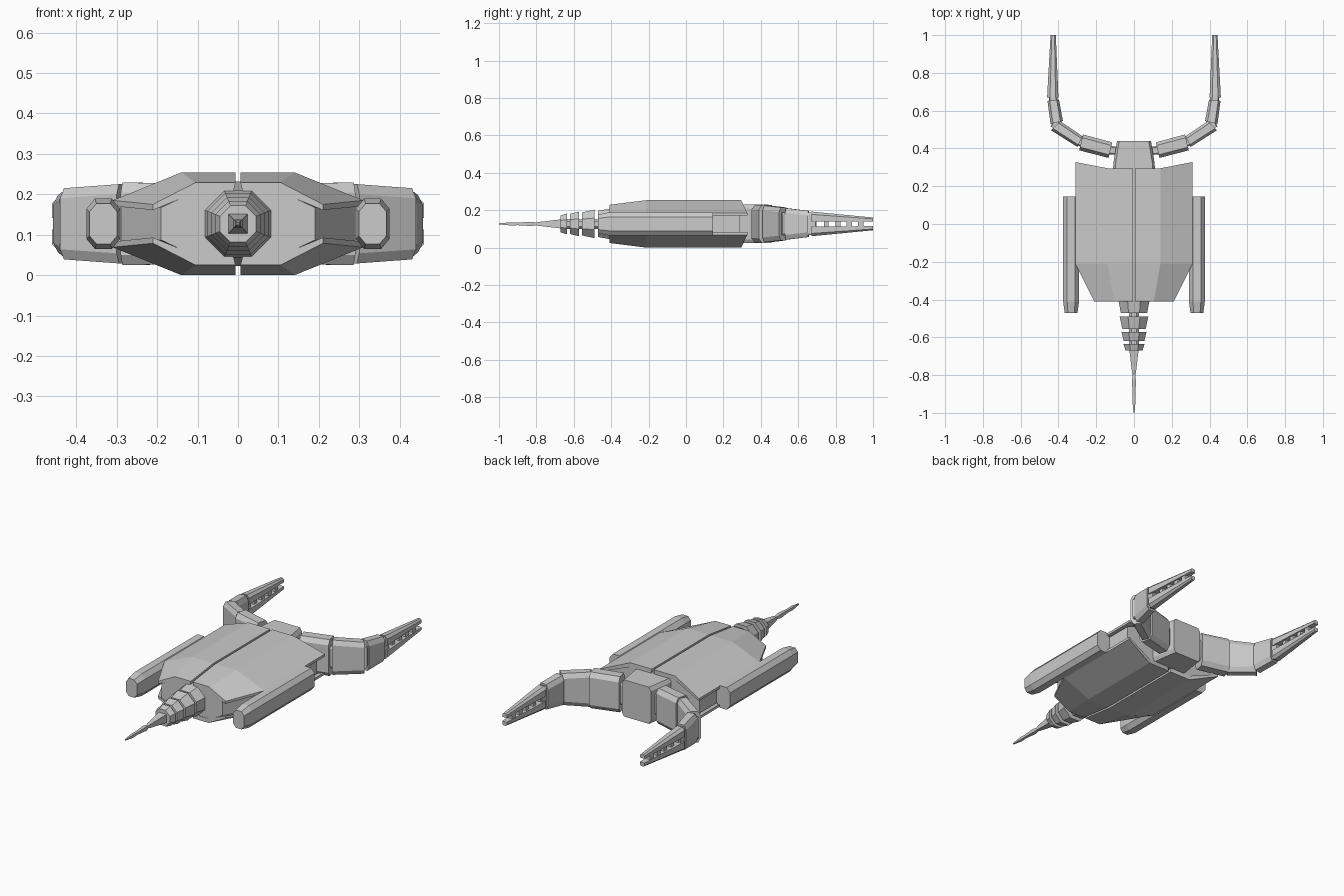
import bpy, bmesh, math
from mathutils import Vector

if "Cube" in bpy.data.objects:
    bpy.data.objects.remove(bpy.data.objects["Cube"])

ZC = 0.127  # mid-plane height; all parts are modelled around it


def loft(name, rings, mirror=(False, False, False)):
    """Skin a list of equal-length rings, cap both ends, optionally mirror."""
    bm = bmesh.new()
    rows = [[bm.verts.new(p) for p in ring] for ring in rings]
    n = len(rows[0])
    for a, b in zip(rows, rows[1:]):
        for i in range(n):
            j = (i + 1) % n
            bm.faces.new((a[i], a[j], b[j], b[i]))
    bm.faces.new(rows[0])
    bm.faces.new(rows[-1])
    bmesh.ops.recalc_face_normals(bm, faces=bm.faces)
    mesh = bpy.data.meshes.new(name)
    bm.to_mesh(mesh)
    bm.free()
    obj = bpy.data.objects.new(name, mesh)
    obj.location.z = ZC
    bpy.context.collection.objects.link(obj)
    if any(mirror):
        mod = obj.modifiers.new("mirror", 'MIRROR')
        mod.use_axis = mirror
        mod.use_mirror_merge = False
    return obj


def octagon(c, side, w, h, cw, ch):
    """Chamfered rectangle at c: half sizes w, h and chamfers cw, ch."""
    pts = [(w, h - ch), (w - cw, h), (cw - w, h), (-w, h - ch),
           (-w, ch - h), (cw - w, -h), (w - cw, -h), (w, ch - h)]
    c, side = Vector(c), Vector(side)
    return [c + side * u + Vector((0, 0, v)) for u, v in pts]


X = (1, 0, 0)
MX = (True, False, False)

# Armour shells: one quarter, mirrored left-right and top-bottom
def shell_ring(y_in, y_out, x_mid, x_out, z_top, z_edge):
    return [(0.006, y_in, z_top), (x_mid, y_in, z_top), (x_out, y_out, z_edge),
            (x_out, y_out, z_edge - 0.014), (x_mid, y_in, z_top - 0.024),
            (0.012, y_in, z_top - 0.024)]

loft("armour_shell", [
    shell_ring(-0.41, -0.41, 0.105, 0.21, 0.102, 0.048),
    shell_ring(-0.21, -0.21, 0.14, 0.31, 0.127, 0.058),
    shell_ring(0.295, 0.328, 0.14, 0.31, 0.127, 0.058)], (True, False, True))

# Inner hull between the shells
loft("inner_hull", [
    octagon((0, -0.408, 0), X, 0.19, 0.080, 0.085, 0.040),
    octagon((0, -0.21, 0), X, 0.288, 0.104, 0.148, 0.060),
    octagon((0, 0.29, 0), X, 0.288, 0.104, 0.148, 0.060)])

# Side pods with tapered noses
loft("side_pod", [
    octagon((0.333, -0.47, 0), X, 0.034, 0.050, 0.017, 0.020),
    octagon((0.333, -0.41, 0), X, 0.042, 0.062, 0.021, 0.025),
    octagon((0.333, 0.145, 0), X, 0.042, 0.062, 0.021, 0.025)], MX)

# Segmented front tail
for k, (y0, y1, r0, r1) in enumerate([(-0.40, -0.47, 0.083, 0.070), (-0.49, -0.555, 0.076, 0.062),
                                      (-0.572, -0.62, 0.066, 0.054), (-0.635, -0.67, 0.056, 0.045)]):
    loft(f"tail_segment_{k + 1}", [
        octagon((0, y, 0), X, r, r, r * 0.586, r * 0.586) for y, r in ((y0, r0), (y1, r1))])
loft("tail_core", [octagon((0, y, 0), X, 0.026, 0.026, 0.012, 0.012) for y in (-0.46, -0.65)])

# Long spike with a slight swelling near the tip
loft("tail_spike", [
    [(x * r, y, z * r) for x, z in ((1, 1), (-1, 1), (-1, -1), (1, -1))]
    for y, r in ((-0.66, 0.025), (-0.79, 0.010), (-0.80, 0.007), (-0.83, 0.011),
                 (-0.90, 0.007), (-0.94, 0.008), (-1.0, 0.003))])

# Rear block that carries the arms
loft("rear_block", [
    octagon((0, 0.27, 0), X, 0.113, 0.103, 0.012, 0.02),
    octagon((0, 0.33, 0), X, 0.108, 0.103, 0.012, 0.02),
    octagon((0, 0.44, 0), X, 0.09, 0.103, 0.012, 0.02)])

# Curved arm segments: inner corner, outer corner and half height at each end
SEGMENTS = [((0.115, 0.432), (0.135, 0.350), 0.100, (0.270, 0.474), (0.290, 0.390), 0.102),
            ((0.272, 0.464), (0.300, 0.408), 0.098, (0.392, 0.545), (0.440, 0.497), 0.088),
            ((0.376, 0.545), (0.442, 0.530), 0.084, (0.397, 0.658), (0.458, 0.652), 0.070)]


def arm_ring(a, b, h):
    a, b = Vector((*a, 0)), Vector((*b, 0))
    w = (b - a).length / 2
    return octagon((a + b) / 2, (b - a).normalized(), w, h, w * 0.4, 0.025)


ends = []
for k, (a, b, h0, c, d, h1) in enumerate(SEGMENTS):
    loft(f"arm_segment_{k + 1}", [arm_ring(a, b, h0), arm_ring(c, d, h1)], MX)
    ends += [(Vector(a) + Vector(b)) / 2, (Vector(c) + Vector(d)) / 2]

# Narrow joints linking block, segments and claw
joints = [(Vector((0.07, 0.385)), ends[0]), (ends[1], ends[2]), (ends[3], ends[4]),
          (ends[5], Vector((0.429, 0.68)))]
for k, (p, q) in enumerate(joints):
    d = (q - p).normalized()
    side = (d.y, -d.x, 0)
    loft(f"arm_joint_{k + 1}", [octagon((*c, 0), side, 0.022, 0.060, 0.006, 0.01)
                                for c in (p - d * 0.015, q + d * 0.015)], MX)

# Claws: upper and lower prongs
def prong_ring(y, x0, x1, z0, z1):
    c = (x1 - x0) * 0.25
    return [(x0, y, z0), (x1, y, z0), (x1, y, z1 - c), (x1 - c, y, z1),
            (x0 + c, y, z1), (x0, y, z1 - c)]

loft("claw_prong", [prong_ring(0.67, 0.400, 0.460, 0.014, 0.066),
                    prong_ring(1.0, 0.414, 0.442, 0.012, 0.034)], (True, False, True))

# Teeth bridging the slot between the prongs
for k, (y0, y1) in enumerate([(0.67, 0.697), (0.737, 0.763), (0.80, 0.826),
                              (0.858, 0.888), (0.92, 0.95)]):
    loft(f"claw_tooth_{k + 1}", [[(x, y, z) for x, z in ((0.415, -0.02), (0.442, -0.02), (0.442, 0.02), (0.415, 0.02))]
                                 for y in (y0, y1)], MX)
